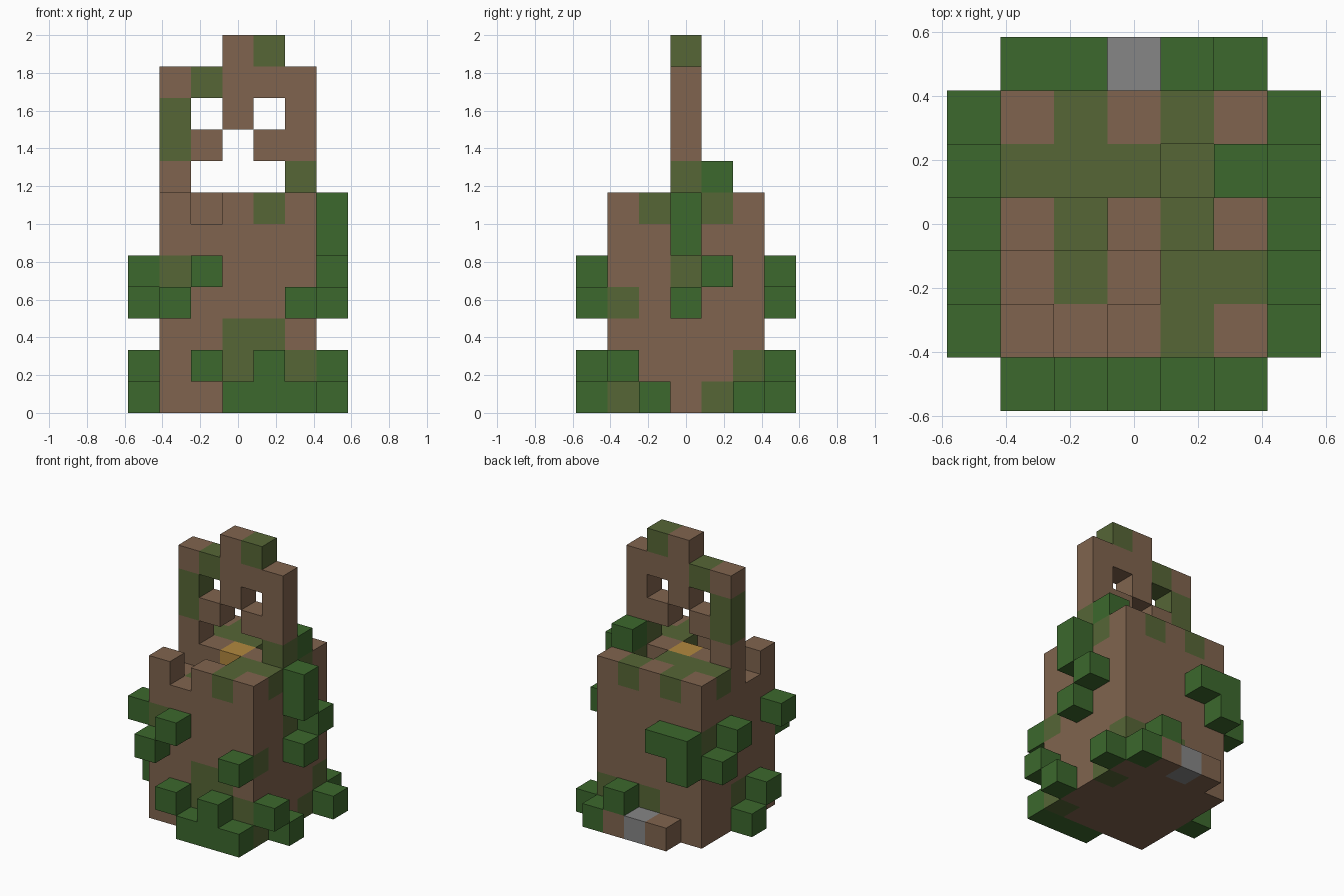
import bpy, bmesh
from mathutils import Vector

old = bpy.data.objects.get("Cube")
if old:
    bpy.data.objects.remove(old, do_unlink=True)

UNIT = 1 / 6  # edge of one block


def material(name, rgb):
    def linear(c):
        return ((c / 255 + 0.055) / 1.055) ** 2.4
    colour = (*[linear(c) for c in rgb], 1)
    m = bpy.data.materials.new(name)
    m.use_nodes = True
    m.diffuse_color = colour
    bsdf = next(n for n in m.node_tree.nodes if n.type == 'BSDF_PRINCIPLED')
    bsdf.inputs["Base Color"].default_value = colour
    return m


brown = material("brown stone", (128, 100, 78))
moss = material("mossy stone", (86, 102, 54))
leaf = material("leaf green", (60, 104, 45))
grey = material("grey stone", (134, 134, 134))
gold = material("gold", (178, 136, 62))
KEY = {".": brown, "m": moss, "L": leaf, "S": brown, "G": grey, "A": gold}

# Each map is read left to right and top to bottom; m moss, L leaf block,
# S stone block, G grey block, A gold block, blank means empty
FRONT = ["...m.", ".....", "mL...", "L...L", "..mm.", ".LmLm", "..LLL"]
BACK = [".m.m.", ".....", "LL...", "L....", ".....", "..mLm", ".SGSL"]
PLUS_X = [".mLm.", "..L..", "..mL.", "m.L..", ".....", "L...m", "mL.mL"]
MINUS_X = ["...m.", ".....", "L..Lm", "....L", ".....", ".Lm..", "..L.."]
RIM = [".m.m.", "mmm m", "..A..", "   mm", ". .m."]
CREST = ["  .m ", ".m...", "m . .", "m. ..", ".   m"]


def cells(rows, base=0):
    """Yield column (centred), height and letter of a map."""
    for r, row in enumerate(rows):
        for c, ch in enumerate(row):
            yield c - 2, base + len(rows) - 1 - r, ch


parts = {name: {} for name in
         ("tower_body", "gold_core", "crest", "leaf_blocks", "back_ledge")}

# Solid tower body
body = parts["tower_body"]
for x in range(-2, 3):
    for y in range(-2, 3):
        for z in range(6):
            body[x, y, z] = "."
for x, row, ch in cells(RIM):
    if ch == "A":
        parts["gold_core"][x, row - 2, 6] = ch
    elif ch != " ":
        body[x, row - 2, 6] = ch
for x, y in ((-1, -1), (1, 1)):
    body[x, y, 5] = "m"

# Moss and attached blocks on the four sides
sides = [(FRONT, lambda a, d: (a, -d)), (BACK, lambda a, d: (a, d)),
         (PLUS_X, lambda a, d: (d, a)), (MINUS_X, lambda a, d: (-d, a))]
for rows, place in sides:
    for a, z, ch in cells(rows):
        if ch == "m":
            body[(*place(a, 2), z)] = ch
        elif ch in "LSG":
            target = "leaf_blocks" if ch == "L" else "back_ledge"
            parts[target][(*place(a, 3), z)] = ch
parts["leaf_blocks"][2, 1, 7] = "L"

# Pierced crest standing on the tower
for x, z, ch in cells(CREST, 7):
    if ch != " ":
        parts["crest"][x, 0, z] = ch

filled = {cell for part in parts.values() for cell in part}


def build(name, blocks):
    """Make one object from blocks, keeping only the exposed faces."""
    me = bpy.data.meshes.new(name)
    mats = []
    for ch in blocks.values():
        if KEY[ch] not in mats:
            mats.append(KEY[ch])
    for m in mats:
        me.materials.append(m)
    bm = bmesh.new()
    for cell, ch in blocks.items():
        verts = bmesh.ops.create_cube(bm, size=1)["verts"]
        hidden = []
        for f in {f for v in verts for f in v.link_faces}:
            f.normal_update()
            f.material_index = mats.index(KEY[ch])
            if tuple(c + round(n) for c, n in zip(cell, f.normal)) in filled:
                hidden.append(f)
        bmesh.ops.translate(bm, verts=verts, vec=Vector(cell) + Vector((0, 0, 0.5)))
        bmesh.ops.delete(bm, geom=hidden, context='FACES')
    bmesh.ops.scale(bm, vec=(UNIT, UNIT, UNIT), verts=bm.verts)
    bmesh.ops.remove_doubles(bm, verts=bm.verts, dist=0.001)
    bm.to_mesh(me)
    bm.free()
    bpy.context.collection.objects.link(bpy.data.objects.new(name, me))


for name, blocks in parts.items():
    build(name, blocks)
